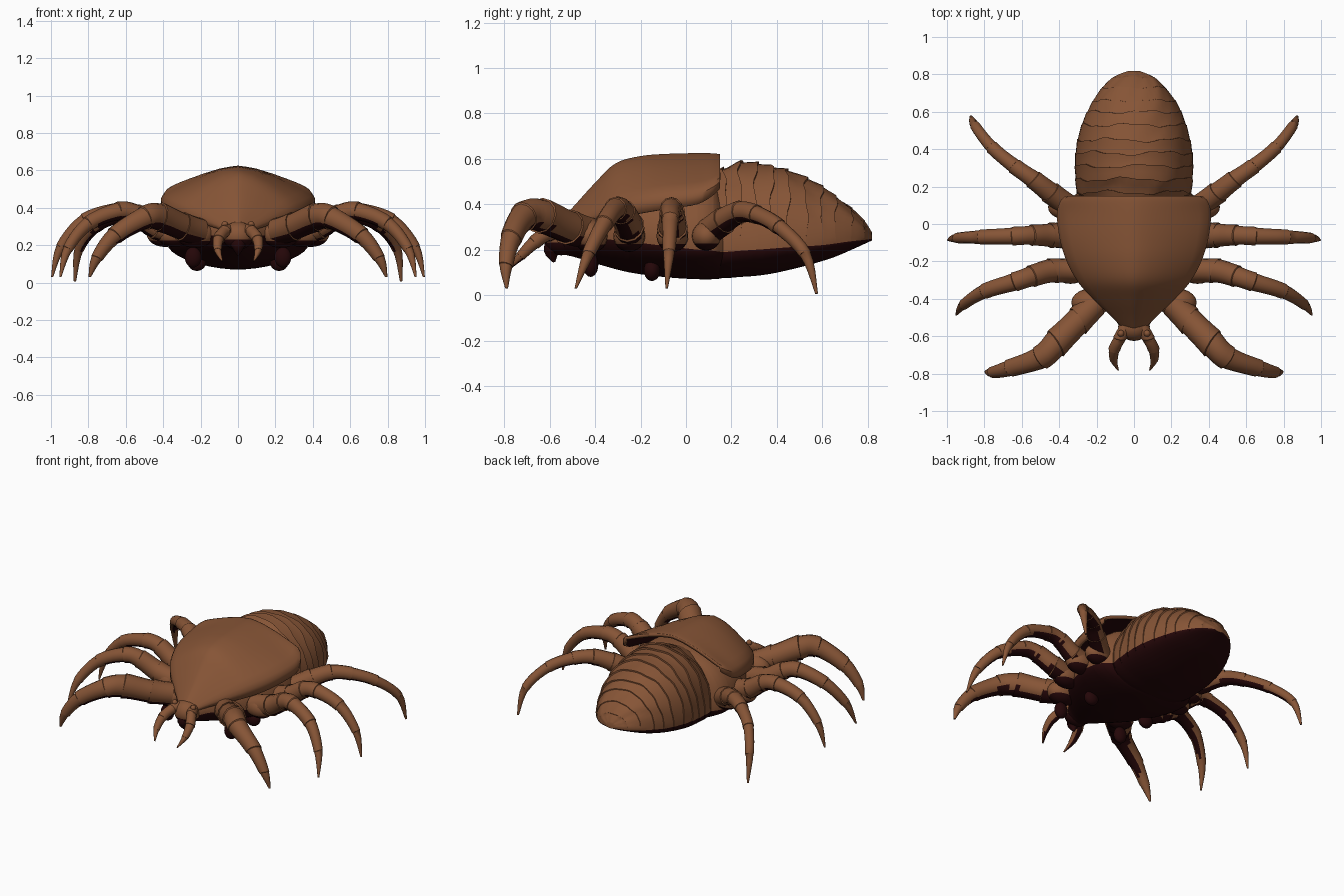
import bpy, bmesh, math
from mathutils import Vector, Matrix

if "Cube" in bpy.data.objects:
    bpy.data.objects.remove(bpy.data.objects["Cube"], do_unlink=True)


def make_material(name, rgb):
    mat = bpy.data.materials.new(name)
    mat.use_nodes = True
    color = (*rgb, 1)
    mat.diffuse_color = color
    mat.node_tree.nodes["Principled BSDF"].inputs["Base Color"].default_value = color
    return mat


SHELL = make_material("shell brown", (0.24, 0.09, 0.037))
BELLY = make_material("belly maroon", (0.018, 0.002, 0.0025))


def facing_down(limit):
    return lambda face: face.normal.z < limit


def finish(bm, name, is_dark, angle=35):
    """Turn a bmesh into a smooth object; faces chosen by is_dark get the belly colour."""
    bm.normal_update()
    bm.faces.index_update()
    for face in bm.faces:
        face.material_index = int(is_dark(face))
    mesh = bpy.data.meshes.new(name)
    bm.to_mesh(mesh)
    bm.free()
    ob = bpy.data.objects.new(name, mesh)
    bpy.context.collection.objects.link(ob)
    mesh.materials.append(SHELL)
    mesh.materials.append(BELLY)
    bpy.ops.object.select_all(action='DESELECT')
    ob.select_set(True)
    bpy.context.view_layer.objects.active = ob
    bpy.ops.object.shade_smooth_by_angle(angle=math.radians(angle))
    return ob


def spline(rows, steps):
    """Catmull-Rom through rows; yields the fraction within each span and the values."""
    last = len(rows) - 1
    for k in range(last):
        a, b, c, d = (rows[min(max(k + o, 0), last)] for o in (-1, 0, 1, 2))
        for j in range(steps + 1):
            t = j / steps
            yield t, [q + 0.5 * t * (r - p + t * (2*p - 5*q + 4*r - s + t * (3*(q - r) + s - p)))
                      for p, q, r, s in zip(a, b, c, d)]


def bridge(bm, rings, closed=True):
    rings = [[bm.verts.new(p) for p in ring] for ring in rings]
    n = len(rings[0])
    for low, high in zip(rings, rings[1:]):
        for i in range(n if closed else n - 1):
            j = (i + 1) % n
            bm.faces.new((low[i], low[j], high[j], high[i]))
    if closed:
        bm.faces.new(rings[0])
        bm.faces.new(rings[-1])
    bmesh.ops.recalc_face_normals(bm, faces=bm.faces)


def body(name, rows, steps, back, belly, lip=0.0, sides=40):
    """Loft along y; rows hold y, half width, top, side and bottom heights.
    back and belly set how square (low) or pointed (high) each half is."""
    rings = []
    for t, (y, w, top, mid, bottom) in spline(rows, steps):
        ring = []
        for i in range(sides):
            a = 2 * math.pi * i / sides
            power = back if i <= sides // 2 else belly
            c, s = (math.copysign(abs(v) ** power, v) for v in (math.cos(a), math.sin(a)))
            upper = max(0, min(1, 0.4 + s))
            swell = 1 + lip * upper * (t ** 2 - 0.45)
            wave = lip * w * upper * (math.sin(5 * a + 23 * y) + 0.5 * math.sin(13 * a + 41 * y))
            z = mid + (top - mid if s > 0 else mid - bottom) * s * swell
            ring.append((max(w, 0.005) * c * swell, y + wave, z))
        rings.append(ring)
    bm = bmesh.new()
    bridge(bm, rings)
    # The lower half of every ring is belly
    return finish(bm, name, lambda face: face.index % sides >= sides // 2)


def limb(name, rows, side, dark_below=-0.65, lip=0.1, steps=5, sides=12):
    """Jointed tapering tube; rows hold x, y, z and radius."""
    rows = [(x * side, y, z, r) for x, y, z, r in rows]
    samples = list(spline(rows, steps))
    span = Vector(rows[-1][:3]) - Vector(rows[0][:3])
    across = span.cross(Vector((0, 0, 1))).normalized()
    rings = []
    for i, (t, (x, y, z, r)) in enumerate(samples):
        before = Vector(samples[max(i - 2, 0)][1][:3])
        after = Vector(samples[min(i + 2, len(samples) - 1)][1][:3])
        up = across.cross(after - before).normalized()
        r = max(r, 0.004) * (1 + lip * (t ** 3 - 0.3))
        rings.append([Vector((x, y, z)) + r * (across * math.cos(a) + up * math.sin(a))
                      for a in (2 * math.pi * k / sides for k in range(sides))])
    bm = bmesh.new()
    bridge(bm, rings)
    return finish(bm, name, facing_down(dark_below))


def blob(name, center, size, dark_below):
    bm = bmesh.new()
    matrix = Matrix.Translation(center) @ Matrix.Diagonal((*size, 1))
    bmesh.ops.create_uvsphere(bm, u_segments=20, v_segments=12, radius=1, matrix=matrix)
    return finish(bm, name, facing_down(dark_below))


# Shield: arched shell with a low central ridge and a dark lining, open underneath
shield_rows = [(-.58, .04, .30, .26), (-.5, .115, .385, .29), (-.4, .22, .495, .32),
               (-.31, .3, .58, .34), (-.2, .36, .612, .36), (-.08, .397, .622, .38),
               (.05, .412, .625, .40), (.12, .395, .624, .44), (.15, .365, .62, .47)]
arch = [(1, 0), (1.0, .2), (.96, .32), (.85, .44), (.7, .58), (.5, .75), (.25, .92), (.1, .975)]
arch = arch + [(0, 1)] + [(-u, v) for u, v in reversed(arch)]
bm = bmesh.new()
bridge(bm, [[(w * u, y, edge + (top - edge) * v) for u, v in arch]
            for t, (y, w, top, edge) in spline(shield_rows, 4)], closed=False)
bmesh.ops.remove_doubles(bm, verts=bm.verts, dist=0.0005)
bm.normal_update()
if sum(f.normal.z for f in bm.faces) < 0:
    bmesh.ops.reverse_faces(bm, faces=bm.faces)
shield = finish(bm, "shield", lambda face: False)
solid = shield.modifiers.new("thickness", 'SOLIDIFY')
solid.thickness = 0.022
solid.offset = -1
solid.material_offset = 1

# Thorax beneath the shield, with a keel-like belly
body("thorax", [(-.6, .045, .29, .23, .19), (-.5, .11, .34, .25, .17), (-.4, .2, .4, .25, .14),
                (-.25, .3, .47, .235, .1), (-.08, .365, .52, .215, .078), (.05, .375, .53, .2, .07),
                (.12, .35, .52, .195, .07), (.16, .31, .47, .19, .075), (.24, .22, .4, .19, .1)],
     4, back=0.85, belly=1.15)

# Abdomen: each span is one overlapping plate
body("abdomen", [(.08, .27, .53, .19, .08), (.17, .307, .56, .19, .075), (.24, .314, .588, .195, .08),
                 (.31, .316, .583, .2, .085), (.38, .313, .57, .205, .095), (.45, .302, .552, .21, .11),
                 (.53, .28, .517, .215, .13), (.6, .252, .478, .22, .15), (.66, .22, .438, .228, .17),
                 (.73, .168, .383, .237, .2), (.785, .108, .325, .243, .225), (.818, .03, .275, .248, .24)],
     4, back=0.93, belly=1, lip=0.03, sides=56)

# Head with a pointed dark chin
blob("head", (0, -.55, .25), (.085, .075, .075), -0.3)
limb("chin", [(0, -.57, .23, .05), (0, -.59, .19, .035), (0, -.58, .145, .005)], 1, dark_below=2)

LEGS = {
    "front": [(.2, -.42, .27, .075), (.3, -.52, .3, .075), (.42, -.64, .35, .075),
              (.5, -.715, .345, .063), (.66, -.77, .25, .047), (.755, -.793, .13, .03), (.793, -.79, .03, .006)],
    "second": [(.31, -.25, .27, .07), (.44, -.25, .3, .066), (.55, -.28, .365, .056),
               (.64, -.31, .38, .049), (.8, -.36, .315, .039), (.91, -.43, .18, .027), (.95, -.485, .03, .005)],
    "third": [(.36, -.06, .27, .07), (.45, -.06, .3, .064), (.55, -.06, .365, .053),
              (.65, -.065, .38, .047), (.82, -.07, .33, .038), (.947, -.075, .19, .026), (.994, -.085, .03, .005)],
    "rear": [(.34, .09, .27, .064), (.45, .17, .33, .058), (.54, .24, .365, .049),
             (.64, .31, .355, .041), (.76, .41, .3, .034), (.85, .525, .18, .026), (.872, .575, .006, .006)],
}

for label, side in (("left", 1), ("right", -1)):
    # Walking legs with swollen hips
    for place, rows in LEGS.items():
        limb(f"{label}_{place}_leg", rows, side)
        x, y, z, r = rows[0]
        blob(f"{label}_{place}_hip", (side * (x + .03), y, z - .01), (r * 1.4, r, r), -0.5)

    # Curved fangs reaching forward and down
    limb(f"{label}_fang", [(.04, -.54, .28, .035), (.075, -.61, .27, .034), (.105, -.67, .23, .03),
                           (.108, -.73, .17, .02), (.085, -.78, .115, .004)], side)

    # Small brow bumps and the dark knobs under the belly
    blob(f"{label}_brow", (side * .07, -.585, .31), (.018, .018, .018), -0.5)
    blob(f"{label}_front_knob", (side * .24, -.42, .135), (.045, .034, .055), 2)
    blob(f"{label}_rear_knob", (side * .22, -.15, .11), (.05, .036, .048), 2)
